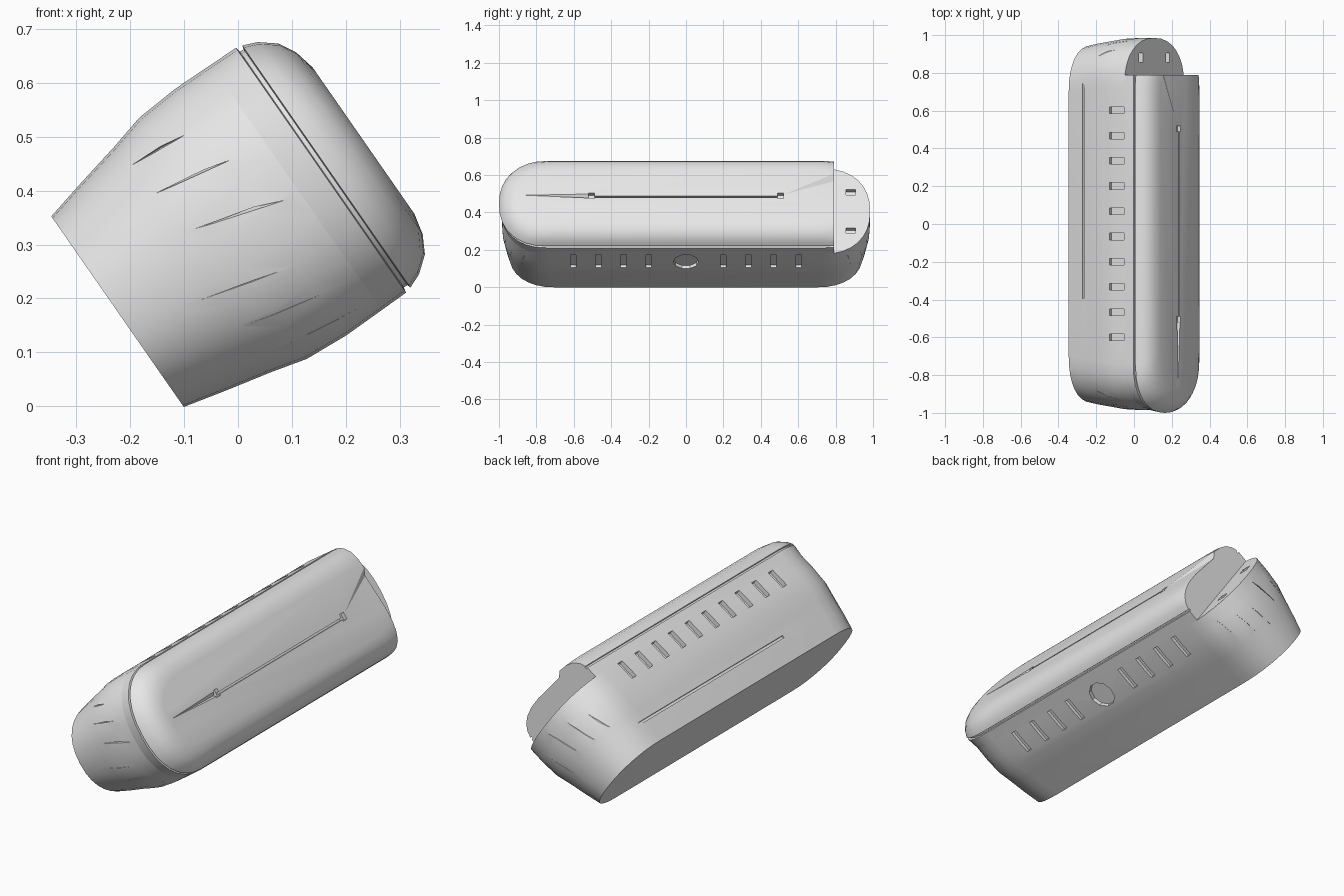
import bpy, bmesh, math
from mathutils import Matrix, Vector

cube = bpy.data.objects.get("Cube")
if cube:
    bpy.data.objects.remove(cube, do_unlink=True)

grey = bpy.data.materials.new("light grey")
grey.use_nodes = True
colour = (0.8, 0.8, 0.8, 1)
grey.diffuse_color = colour
grey.node_tree.nodes["Principled BSDF"].inputs["Base Color"].default_value = colour

# Everything is built lying flat, then tipped about the long axis
TILT = Matrix.Translation((-0.155, 0, 0.223)) @ Matrix.Rotation(math.radians(55.2), 4, "Y")


def make(name, bm):
    bmesh.ops.recalc_face_normals(bm, faces=bm.faces)
    bm.transform(TILT)
    mesh = bpy.data.meshes.new(name)
    bm.to_mesh(mesh)
    bm.free()
    ob = bpy.data.objects.new(name, mesh)
    bpy.context.collection.objects.link(ob)
    return ob


def outline(half_w, half_l, steps=16, corner=0.25, power=2.25):
    """Long plan shape with rounded ends."""
    pts = []
    for side in (1, -1):
        for i in range(steps + 1):
            t = math.pi * i / steps
            c, s = math.cos(t), abs(math.sin(t))
            x = side * math.copysign(abs(c) ** (2 / power), c) * half_w
            pts.append((x, side * (half_l - corner + corner * s ** (2 / power))))
    return pts


def loft(rings):
    bm = bmesh.new()
    loops = [[bm.verts.new((x, y, h)) for x, y in outline(w, l)] for h, w, l in rings]
    n = len(loops[0])
    for a, b in zip(loops, loops[1:]):
        for i in range(n):
            j = (i + 1) % n
            bm.faces.new((a[i], a[j], b[j], b[i]))
    bm.faces.new(loops[0][::-1])
    bm.faces.new(loops[-1])
    return bm


def box(bm, centre, size):
    m = Matrix.Translation(centre) @ Matrix.Diagonal((*size, 1))
    bmesh.ops.create_cube(bm, size=1, matrix=m)


def tetra(bm, *pts):
    v = [bm.verts.new(p) for p in pts]
    for i in range(4):
        bm.faces.new(v[:i] + v[i + 1:])


def carve(ob, bm):
    """Cut the shape in bm out of ob, then smooth it and give it its colour."""
    cutter = make(ob.name + "_cutter", bm)
    cutter.hide_render = True
    mod = ob.modifiers.new("cut", "BOOLEAN")
    mod.operation, mod.solver, mod.use_self = "DIFFERENCE", "EXACT", True
    mod.object = cutter
    bpy.context.view_layer.update()
    graph = bpy.context.evaluated_depsgraph_get()
    result = bpy.data.meshes.new_from_object(ob.evaluated_get(graph))
    ob.modifiers.clear()
    ob.data = result
    bpy.data.objects.remove(cutter, do_unlink=True)
    result.materials.clear()
    result.materials.append(grey)
    bpy.ops.object.select_all(action="DESELECT")
    ob.select_set(True)
    bpy.context.view_layer.objects.active = ob
    bpy.ops.object.shade_smooth_by_angle(angle=math.radians(28))


# Lower shell, widening upwards from a flat back
SPLIT = 0.32
shell = make("lower_shell", loft([
    (-0.083, 0.215, 0.945), (0.0, 0.235, 0.96), (0.085, 0.254, 0.972),
    (0.155, 0.272, 0.982), (0.24, 0.278, 0.985), (SPLIT, 0.277, 0.985)]))

cuts = bmesh.new()
# Ten vents on one long side
for i in range(10):
    box(cuts, (-0.28, -0.6 + i * 0.1335, 0.27), (0.05, 0.035, 0.095))
# Eight vents around a round port on the other
for i in range(4):
    for side in (1, -1):
        box(cuts, (0.28, side * (0.2 + i * 0.134), 0.25), (0.04, 0.03, 0.12))
bmesh.ops.create_cone(cuts, cap_ends=True, segments=10, radius1=0.068, radius2=0.068,
                      depth=0.05, matrix=Matrix.Translation((0.28, 0, 0.245))
                      @ Matrix.Rotation(math.pi / 2, 4, "Y"))
# Long side groove
box(cuts, (-0.245, 0.18, 0.03), (0.02, 1.15, 0.012))
# Two sockets on the exposed ledge
for side in (1, -1):
    box(cuts, (side * 0.125, 0.88, SPLIT), (0.035, 0.05, 0.05))
# Chiselled creases around both ends
for end in (1, -1):
    for i, deg in enumerate((-52, -30, -8, 12, 32, 54)):
        def on_end(angle, grow, h):
            a = math.radians(angle)
            taper = 0.9 + 0.1 * min(1, (h + 0.08) / 0.24)
            x = 0.277 * math.copysign(abs(math.sin(a)) ** 0.889, math.sin(a))
            y = 0.735 + 0.25 * math.cos(a) ** 0.889
            return Vector((x * taper * grow, end * (y - 0.3 * (1 - taper)) * grow, h))
        low = 0.03 + 0.04 * (i % 3)
        tetra(cuts, on_end(deg, 1, low), on_end(deg + 9, 1, low + 0.18),
              on_end(deg + 5, 0.97, low + 0.13), on_end(deg + 7, 1.04, low + 0.12))
carve(shell, cuts)

# Upper cover with a seam line and rounded shoulders
cover = make("upper_cover", loft([
    (SPLIT, 0.277, 0.985), (0.376, 0.276, 0.997), (0.378, 0.266, 0.987),
    (0.386, 0.266, 0.987), (0.388, 0.273, 1.0), (0.415, 0.262, 0.988),
    (0.445, 0.238, 0.962), (0.463, 0.205, 0.928), (0.472, 0.165, 0.888)]))

cuts = bmesh.new()
# Square-cut end that leaves the ledge open
box(cuts, (0, 0.99, 0.4), (0.8, 0.4, 0.4))
# Centre slit with a notch at each end
box(cuts, (0.01, 0, 0.472), (0.01, 1.0, 0.03))
for side in (1, -1):
    box(cuts, (0.005, side * 0.505, 0.472), (0.035, 0.03, 0.04))
# Tapering tail of the slit, and the shallow dent beside the cut end
tetra(cuts, (0.0, -0.88, 0.473), (-0.012, -0.5, 0.476), (0.022, -0.5, 0.476), (0.01, -0.5, 0.455))
tetra(cuts, (0.0, 0.51, 0.473), (-0.157, 0.81, 0.476), (0.11, 0.81, 0.476), (-0.11, 0.81, 0.452))
carve(cover, cuts)
